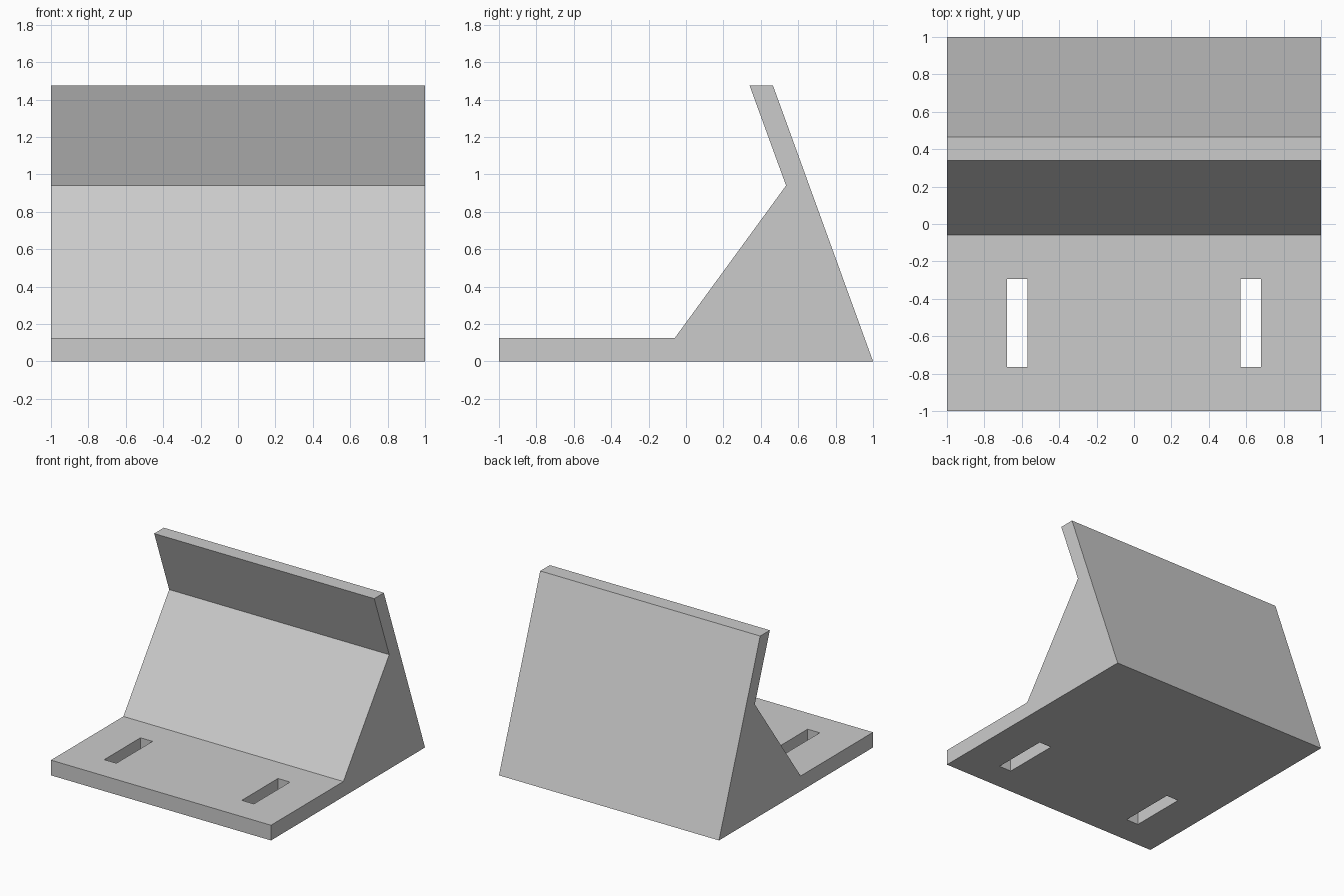
import bpy
import bmesh
from mathutils import Matrix, Vector

cube = bpy.data.objects.get("Cube")
if cube:
    bpy.data.objects.remove(cube, do_unlink=True)

# Single plain grey
grey = bpy.data.materials.new("light_grey")
grey.use_nodes = True
colour = (0.6, 0.6, 0.6, 1)
grey.diffuse_color = colour
grey.node_tree.nodes["Principled BSDF"].inputs["Base Color"].default_value = colour


def add_object(name, bm):
    bmesh.ops.recalc_face_normals(bm, faces=bm.faces)
    mesh = bpy.data.meshes.new(name)
    bm.to_mesh(mesh)
    bm.free()
    mesh.materials.append(grey)
    obj = bpy.data.objects.new(name, mesh)
    bpy.context.collection.objects.link(obj)
    return obj


# Side profile (y, z): base plate, sloped rest, overhanging lip, slanted back
profile = [(-1, 0), (1, 0), (0.465, 1.475), (0.34, 1.475),
           (0.535, 0.94), (-0.06, 0.125), (-1, 0.125)]
bm = bmesh.new()
side = bm.faces.new([bm.verts.new((-1, y, z)) for y, z in profile])
ext = bmesh.ops.extrude_face_region(bm, geom=[side], use_keep_orig=True)
moved = [g for g in ext["geom"] if isinstance(g, bmesh.types.BMVert)]
bmesh.ops.translate(bm, verts=moved, vec=(2, 0, 0))
stand = add_object("wedge_stand", bm)

# Two mounting slots cut through the base plate
bm = bmesh.new()
for sign in (-1, 1):
    place = Matrix.LocRotScale(Vector((sign * 0.625, -0.53, 0.06)), None,
                               Vector((0.11, 0.47, 0.4)))
    bmesh.ops.create_cube(bm, size=1, matrix=place)
cutter = add_object("slot_cutter", bm)
cutter.hide_render = True

cut = stand.modifiers.new("slots", 'BOOLEAN')
cut.operation = 'DIFFERENCE'
cut.solver = 'EXACT'
cut.object = cutter
bpy.context.view_layer.objects.active = stand
bpy.ops.object.modifier_apply(modifier=cut.name)
bpy.data.objects.remove(cutter, do_unlink=True)
